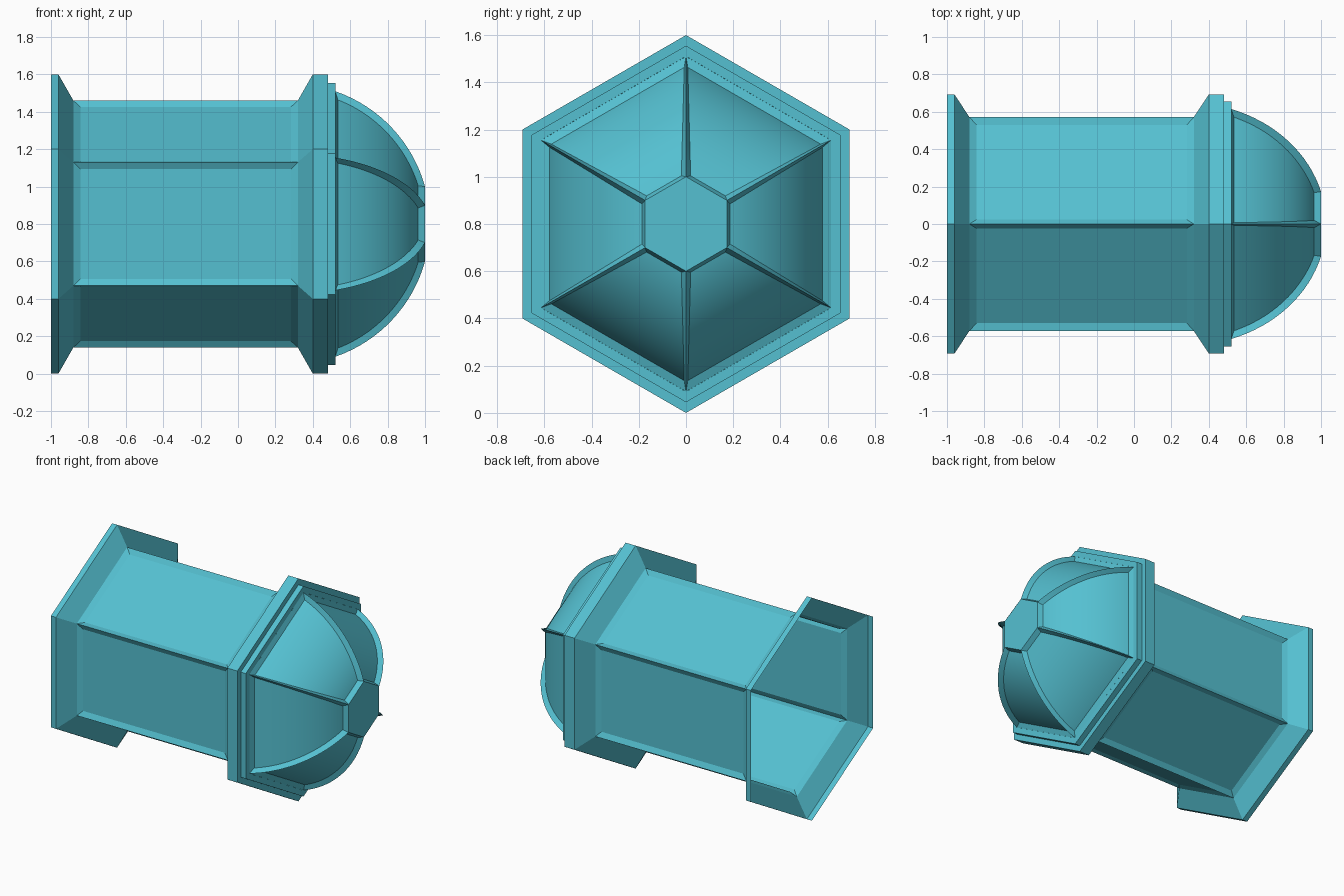
import bpy, bmesh, math

if "Cube" in bpy.data.objects:
    bpy.data.objects.remove(bpy.data.objects["Cube"])

teal = bpy.data.materials.new("teal")
teal.diffuse_color = (0.09, 0.53, 0.64, 1)
teal.use_nodes = True
teal.node_tree.nodes["Principled BSDF"].inputs["Base Color"].default_value = teal.diffuse_color


def hex_shell(name, profile, cap=False, panels=None, smooth=False):
    """Loft hexagon rings (x, radius) along x; panels = (first, last, inset, depth)."""
    bm = bmesh.new()
    rings = []
    for x, r in profile:
        rings.append([bm.verts.new((x, r * math.sin(k * math.pi / 3),
                                    0.8 + r * math.cos(k * math.pi / 3)))
                      for k in range(6)])
    sides = [[] for _ in range(6)]
    for a, b in zip(rings, rings[1:]):
        for k in range(6):
            n = (k + 1) % 6
            sides[k].append(bm.faces.new((a[k], b[k], b[n], a[n])))
    if cap:
        bm.faces.new(rings[-1][::-1])
    bm.normal_update()
    # recess each side panel, leaving ribs at the corners
    if panels:
        first, last, inset, depth = panels
        for side in sides:
            bmesh.ops.inset_region(bm, faces=side[first:last], thickness=inset,
                                   depth=-depth, use_boundary=True,
                                   use_even_offset=True)
            bm.normal_update()
    me = bpy.data.meshes.new(name)
    bm.to_mesh(me)
    bm.free()
    me.materials.append(teal)
    ob = bpy.data.objects.new(name, me)
    bpy.context.collection.objects.link(ob)
    if smooth:
        bpy.ops.object.select_all(action='DESELECT')
        bpy.context.view_layer.objects.active = ob
        ob.select_set(True)
        bpy.ops.object.shade_smooth_by_angle(angle=math.radians(25))
    return ob


# open-ended barrel with flared rims and recessed sides
hex_shell("barrel", [(-1, 0.8), (-0.96, 0.8), (-0.88, 0.66), (0.32, 0.66),
                     (0.4, 0.8), (0.48, 0.8)], panels=(2, 3, 0.037, 0.018))

# stepped collar between barrel and dome
hex_shell("collar", [(0.48, 0.8), (0.48, 0.755), (0.52, 0.755), (0.52, 0.71)])

# ribbed dome with a flat hexagonal tip
cx, rad = 0.277, 0.75
a0, a1 = math.atan2(0.71, 0.52 - cx), math.atan2(0.2, 1 - cx)
STEPS = 16
arc = [a0 + (a1 - a0) * i / STEPS for i in range(STEPS + 1)]
hex_shell("dome", [(cx + rad * math.cos(a), rad * math.sin(a)) for a in arc],
          cap=True, panels=(0, STEPS, 0.025, 0.03), smooth=True)
